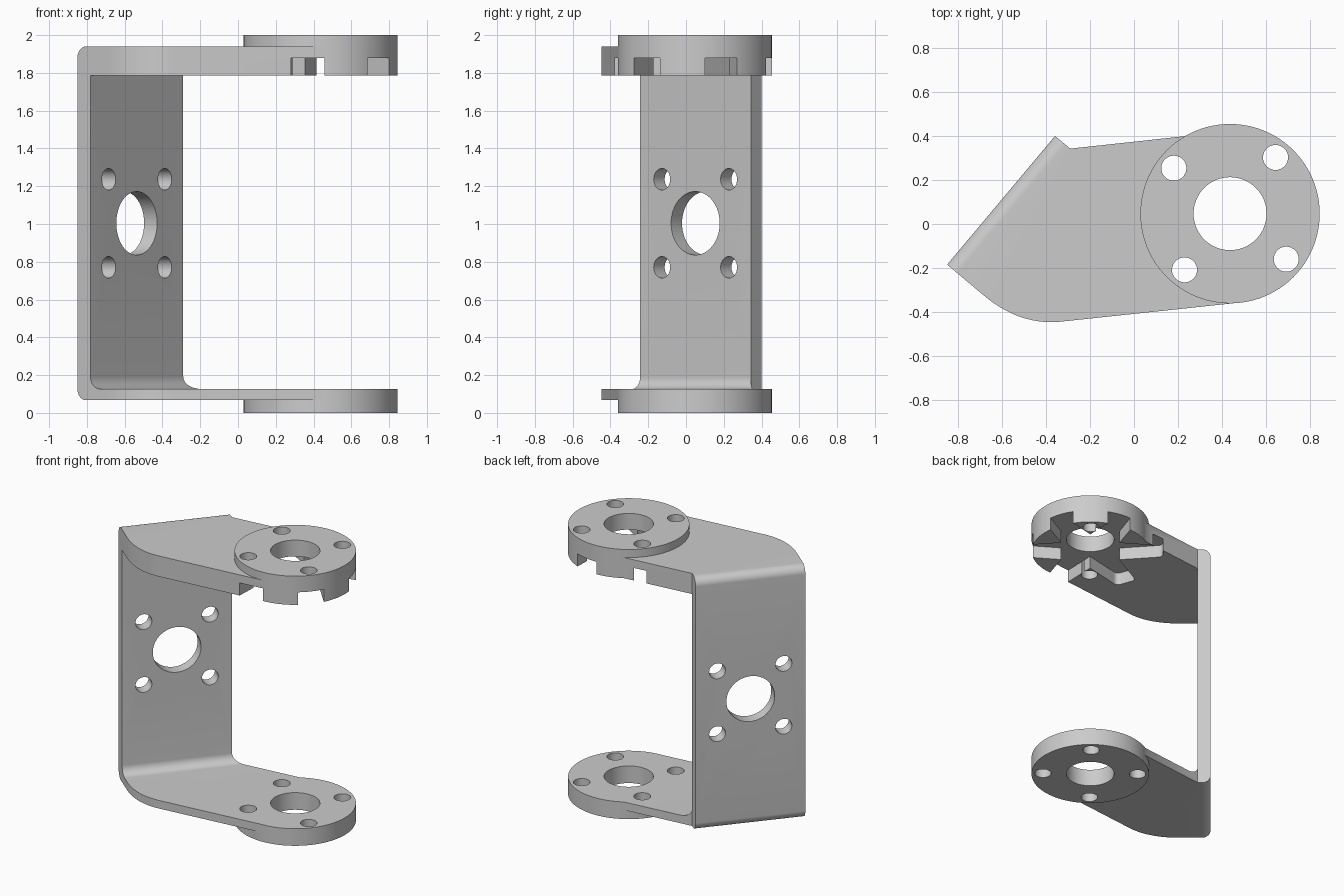
import bpy, bmesh
from math import sin, cos, pi, radians
from mathutils import Matrix, Vector

if "Cube" in bpy.data.objects:
    bpy.data.objects.remove(bpy.data.objects["Cube"])

grey = bpy.data.materials.new("light_grey")
grey.use_nodes = True
tone = (0.6, 0.6, 0.6, 1)
grey.diffuse_color = tone
grey.node_tree.nodes["Principled BSDF"].inputs["Base Color"].default_value = tone

HUB = Vector((0.437, 0.047, 0))        # common axis of both discs
WALL = Vector((-0.605, 0.1075, 0))     # middle of the wall's outer face
TURN = radians(50)                     # direction of the wall in plan
ALONG = Vector((cos(TURN), sin(TURN), 0))
INWARD = Vector((sin(TURN), -cos(TURN), 0))
UP = Vector((0, 0, 1))


def frame(origin, x, y):
    m = Matrix((x, y, x.cross(y))).transposed().to_4x4()
    m.translation = origin
    return m


def prism(name, points, low, high, matrix=Matrix()):
    """Extrude a closed outline between two heights of a local frame."""
    bm = bmesh.new()
    face = bm.faces.new([bm.verts.new((p[0], p[1], low)) for p in points])
    top = bmesh.ops.extrude_face_region(bm, geom=[face])["geom"]
    bmesh.ops.translate(bm, vec=(0, 0, high - low),
                        verts=[v for v in top if isinstance(v, bmesh.types.BMVert)])
    bmesh.ops.recalc_face_normals(bm, faces=bm.faces)
    bm.transform(matrix)
    mesh = bpy.data.meshes.new(name)
    bm.to_mesh(mesh)
    bm.free()
    mesh.materials.append(grey)
    obj = bpy.data.objects.new(name, mesh)
    bpy.context.collection.objects.link(obj)
    return obj


def arc(x, y, r, start, end, steps=10):
    angles = [radians(start + (end - start) * i / steps) for i in range(steps + 1)]
    return [(x + r * cos(a), y + r * sin(a)) for a in angles]


def circle(x, y, r, sides=64):
    return arc(x, y, r, 0, 360, sides)[:-1]


def combine(target, tool, operation):
    mod = target.modifiers.new(operation, 'BOOLEAN')
    mod.operation = operation
    mod.solver = 'EXACT'
    mod.object = tool
    bpy.context.view_layer.objects.active = target
    bpy.ops.object.modifier_apply(modifier=mod.name)
    bpy.data.objects.remove(tool)


# Bent sheet: C-shaped side section, rounded outside and at the lower inner bend
low, floor, ceiling, high = 0.067, 0.127, 1.787, 1.94
thick, bend = 0.09, 0.06
section = (arc(bend, low + bend, bend, 270, 180)
           + arc(bend, high - bend, bend, 180, 90)
           + [(1.7, high), (1.7, ceiling), (thick, ceiling)]
           + arc(thick + 0.065, floor + 0.065, 0.065, 180, 270)
           + [(1.7, floor), (1.7, low)])
bracket = prism("bracket", section, -1.6, 1.6, frame(WALL, INWARD, UP))

# Trim the sheet to its plan outline, with one swept corner
a, b, c = Vector((-0.68, -0.328)), Vector((-0.515, -0.464)), Vector((-0.33, -0.444))
sweep = [a * (1 - t) ** 2 + b * 2 * t * (1 - t) + c * t * t
         for t in [i / 14 for i in range(15)]]
outline = [(-0.888, -0.153)] + sweep + [(0.478, -0.358), (0.42, 0.42),
                                        (-0.29, 0.343), (-0.398, 0.433)]
combine(bracket, prism("outline", outline, -0.5, 2.5), 'INTERSECT')

# Mounting discs on the two arms
for name, z0, z1 in (("lower_disc", 0, floor), ("upper_disc", ceiling, 2)):
    combine(bracket, prism(name, circle(HUB.x, HUB.y, 0.408, 96), z0, z1), 'UNION')

# Six-armed recess under the upper disc
pocket = prism("recess", circle(HUB.x, HUB.y, 0.235), 1.7, 1.88)
for k in range(6):
    tip = 0.035
    spoke = ([(0, 0.145), (0, -0.145)] + arc(0.505 - tip, -0.08 + tip, tip, -90, 0, 6)
             + arc(0.505 - tip, 0.08 - tip, tip, 0, 90, 6))
    place = Matrix.Translation(HUB) @ Matrix.Rotation(radians(20.3 + 60 * k), 4, 'Z')
    combine(pocket, prism("spoke", spoke, 1.7, 1.88, place), 'UNION')
combine(bracket, pocket, 'DIFFERENCE')

# Centre bore and four screw holes through both discs
combine(bracket, prism("bore", circle(HUB.x, HUB.y, 0.166), -0.5, 2.5), 'DIFFERENCE')
for k in range(4):
    angle = radians(51) + k * pi / 2
    hole = circle(HUB.x + 0.329 * cos(angle), HUB.y + 0.329 * sin(angle), 0.057, 32)
    combine(bracket, prism("screw_hole", hole, -0.5, 2.5), 'DIFFERENCE')

# Matching bore and screw holes through the wall
facing = frame(WALL, ALONG, UP)
holes = [circle(0, 1.004, 0.168)]
holes += [circle(sx * 0.231, 1.004 + sz * 0.233, 0.057, 32) for sx in (-1, 1) for sz in (-1, 1)]
for hole in holes:
    combine(bracket, prism("wall_hole", hole, -0.1, 0.2, facing), 'DIFFERENCE')

# Smooth the round surfaces, keep edges crisp
bpy.ops.object.select_all(action='DESELECT')
bracket.select_set(True)
bpy.context.view_layer.objects.active = bracket
bpy.ops.object.shade_smooth_by_angle(angle=radians(30))
